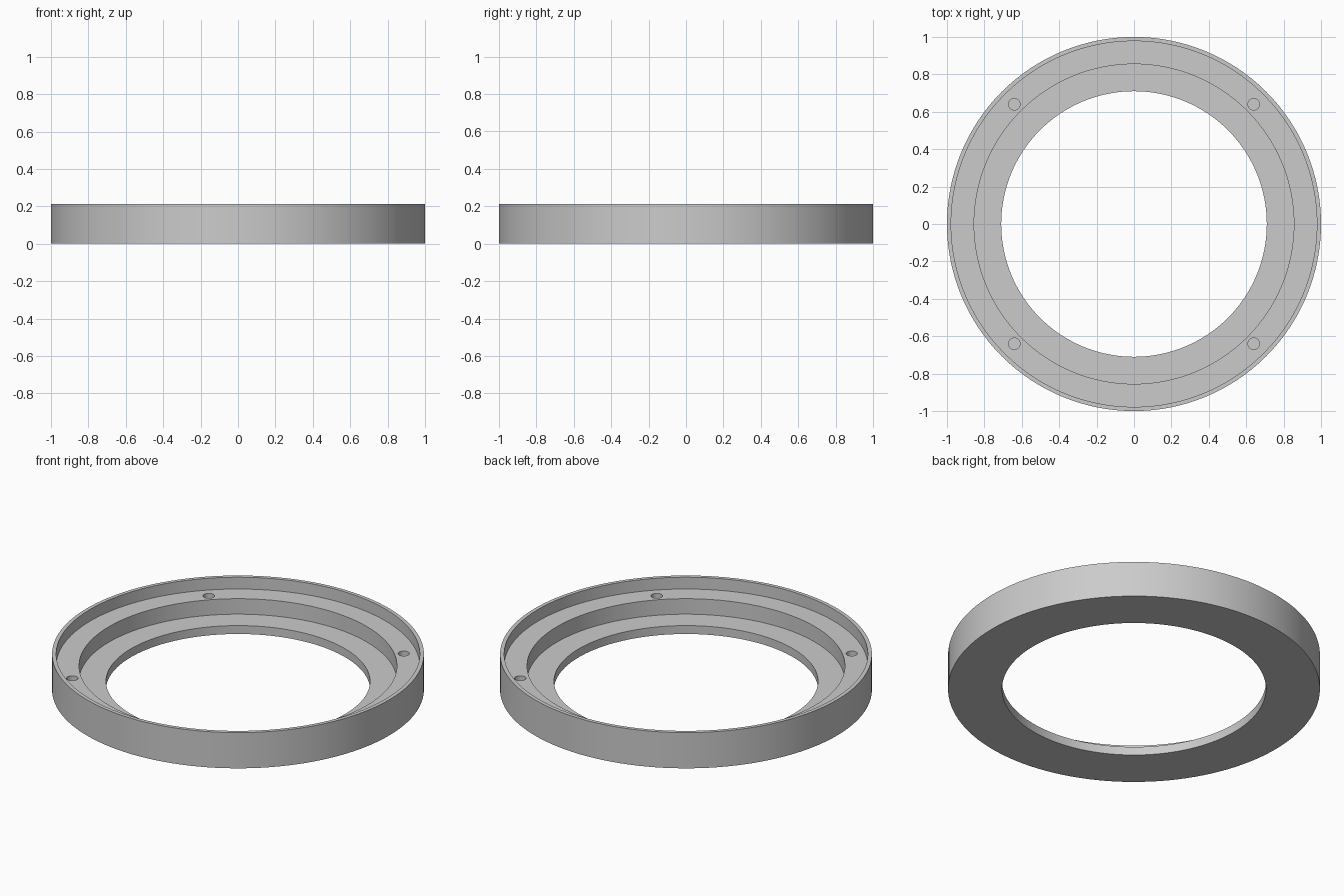
import bpy, bmesh, math

if "Cube" in bpy.data.objects:
    bpy.data.objects.remove(bpy.data.objects["Cube"])

SEGMENTS = 128
grey = bpy.data.materials.new("plain grey")
grey.diffuse_color = (0.6, 0.6, 0.6, 1)
grey.use_nodes = True
grey.node_tree.nodes["Principled BSDF"].inputs["Base Color"].default_value = grey.diffuse_color

# Stepped ring: closed (radius, height) section turned about z
section = [(0.71, 0), (1.0, 0), (1.0, 0.212), (0.978, 0.212),
           (0.978, 0.142), (0.855, 0.142), (0.855, 0.05), (0.71, 0.05)]
bm = bmesh.new()
rings = []
for i in range(SEGMENTS):
    a = 2 * math.pi * i / SEGMENTS
    rings.append([bm.verts.new((r * math.cos(a), r * math.sin(a), z)) for r, z in section])
n = len(section)
for i in range(SEGMENTS):
    here, there = rings[i], rings[(i + 1) % SEGMENTS]
    for j in range(n):
        k = (j + 1) % n
        bm.faces.new((here[j], there[j], there[k], here[k]))
bmesh.ops.recalc_face_normals(bm, faces=bm.faces)
mesh = bpy.data.meshes.new("stepped_ring")
bm.to_mesh(mesh)
bm.free()
mesh.materials.append(grey)
ring = bpy.data.objects.new("stepped_ring", mesh)
bpy.context.collection.objects.link(ring)

# Four blind screw holes in the upper ledge
for x in (-0.64, 0.64):
    for y in (-0.64, 0.64):
        bpy.ops.mesh.primitive_cylinder_add(vertices=32, radius=0.031, depth=0.2,
                                            location=(x, y, 0.15))
        cutter = bpy.context.object
        cutter.name = "screw_hole_cutter"
        cutter.data.materials.append(grey)
        cut = ring.modifiers.new("screw_hole", 'BOOLEAN')
        cut.operation = 'DIFFERENCE'
        cut.solver = 'EXACT'
        cut.object = cutter
        bpy.context.view_layer.objects.active = ring
        with bpy.context.temp_override(object=ring, active_object=ring):
            bpy.ops.object.modifier_apply(modifier=cut.name)
        bpy.data.objects.remove(cutter, do_unlink=True)

# Smooth round walls, crisp steps
bpy.ops.object.select_all(action='DESELECT')
ring.select_set(True)
bpy.context.view_layer.objects.active = ring
bpy.ops.object.shade_smooth_by_angle(angle=math.radians(30))
